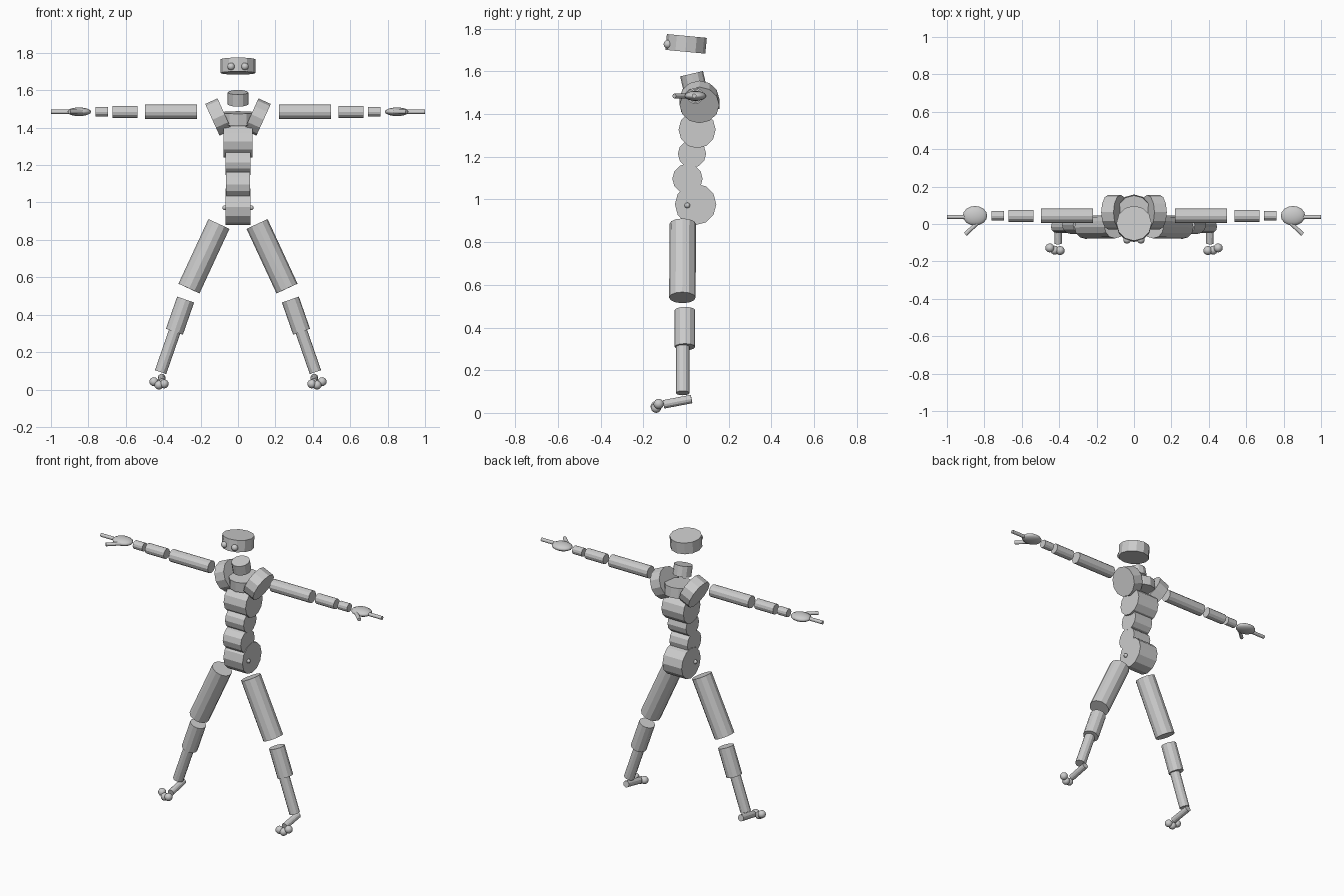
import bpy
from mathutils import Vector

cube = bpy.data.objects.get("Cube")
if cube:
    bpy.data.objects.remove(cube, do_unlink=True)

grey = bpy.data.materials.new("light_grey")
grey.use_nodes = True
grey.diffuse_color = (0.6, 0.6, 0.6, 1)
grey.node_tree.nodes["Principled BSDF"].inputs["Base Color"].default_value = grey.diffuse_color
SIDES = 12


def finish(name):
    obj = bpy.context.object
    obj.name = name
    obj.data.materials.append(grey)
    return obj


def rod(name, start, end, radius):
    """Capped cylinder between two points."""
    a, b = Vector(start), Vector(end)
    bpy.ops.mesh.primitive_cylinder_add(
        vertices=SIDES, radius=radius, depth=(b - a).length, location=(a + b) / 2,
        rotation=(b - a).to_track_quat("Z", "Y").to_euler())
    return finish(name)


def ball(name, centre, size):
    """Ellipsoid given by its half sizes."""
    bpy.ops.mesh.primitive_uv_sphere_add(segments=16, ring_count=8, radius=1, location=centre)
    bpy.context.object.scale = size
    obj = finish(name)
    bpy.ops.object.shade_smooth_by_angle()
    return obj


def pair(make, name, *args):
    """Make a part on both sides, mirroring the x of every point."""
    for side, sign in (("left", 1), ("right", -1)):
        points = [(sign * p[0], p[1], p[2]) for p in args[:-1]]
        make(f"{side}_{name}", *points, args[-1])


# Head, eyes and neck
rod("head", (0, -0.003, 1.692), (0, 0.004, 1.766), 0.094)
pair(ball, "eye", (0.037, -0.085, 1.727), (0.02, 0.02, 0.02))
rod("neck", (0, 0.041, 1.525), (0, 0.026, 1.589), 0.055)

# Shoulder girdle
rod("upper_chest", (0, 0.067, 1.417), (0, 0.062, 1.481), 0.091)
pair(rod, "shoulder", (0.071, 0.063, 1.472), (0.137, 0.063, 1.442), 0.093)

# Stacked torso drums, lying across the body
for name, y, z, radius, half in (
        ("chest", 0.052, 1.327, 0.087, 0.078),
        ("waist", 0.028, 1.214, 0.066, 0.066),
        ("belly", 0.007, 1.097, 0.071, 0.064),
        ("pelvis", 0.045, 0.977, 0.097, 0.068)):
    rod(name, (-half, y, z), (half, y, z), radius)
pair(ball, "hip_joint", (0.07, 0.006, 0.972), (0.013, 0.013, 0.013))

# Arms
ARM_Y, ARM_Z = 0.044, 1.485
for name, x0, x1, radius in (
        ("upper_arm", 0.22, 0.498, 0.038),
        ("forearm", 0.538, 0.671, 0.032),
        ("wrist", 0.695, 0.762, 0.026)):
    pair(rod, name, (x0, ARM_Y, ARM_Z), (x1, ARM_Y, ARM_Z), radius)
pair(ball, "hand", (0.85, ARM_Y, ARM_Z), (0.065, 0.052, 0.023))
pair(rod, "finger", (0.88, 0.038, ARM_Z), (1.0, 0.038, ARM_Z), 0.011)
pair(rod, "thumb", (0.83, 0.012, ARM_Z), (0.902, -0.055, ARM_Z), 0.011)

# Legs
pair(rod, "thigh", (0.102, -0.015, 0.885), (0.262, -0.017, 0.54), 0.062)
pair(rod, "upper_shin", (0.28, -0.005, 0.481), (0.34, -0.005, 0.309), 0.048)
pair(rod, "lower_shin", (0.337, -0.015, 0.315), (0.414, -0.015, 0.093), 0.032)

# Feet and toes
pair(rod, "foot", (0.408, 0.026, 0.065), (0.405, -0.105, 0.04), 0.02)
for name, centre in (
        ("inner_toe", (0.395, -0.142, 0.03)),
        ("middle_toe", (0.423, -0.14, 0.024)),
        ("outer_toe", (0.45, -0.128, 0.042))):
    pair(ball, name, centre, (0.024, 0.024, 0.024))
